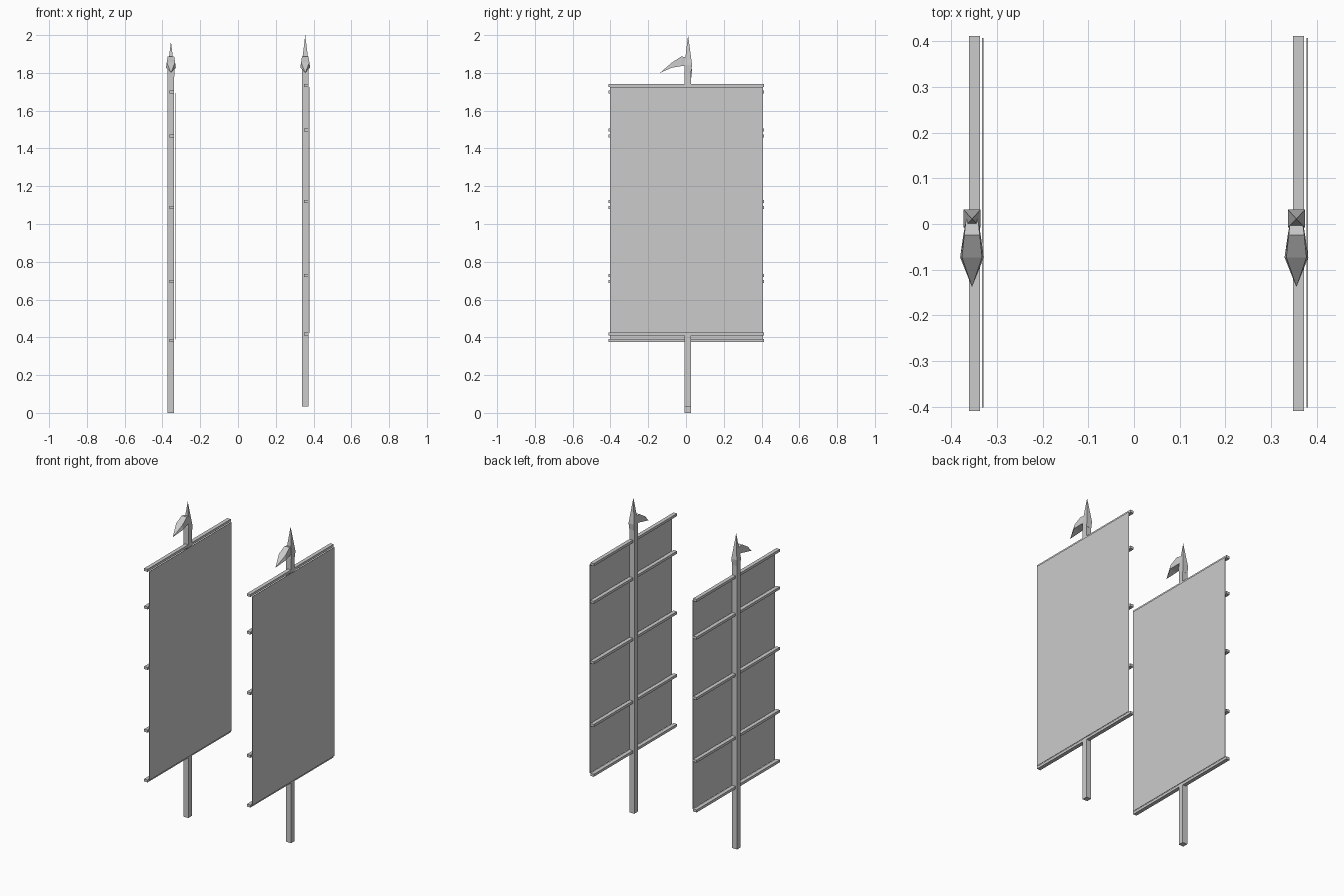
import bpy

cube = bpy.data.objects.get("Cube")
if cube:
    bpy.data.objects.remove(cube, do_unlink=True)

grey = bpy.data.materials.new("plain grey")
grey.use_nodes = True
COLOUR = (0.6, 0.6, 0.6, 1)
grey.diffuse_color = COLOUR
grey.node_tree.nodes["Principled BSDF"].inputs["Base Color"].default_value = COLOUR


def make(name, verts, faces):
    mesh = bpy.data.meshes.new(name)
    mesh.from_pydata(verts, [], faces)
    mesh.materials.append(grey)
    obj = bpy.data.objects.new(name, mesh)
    bpy.context.collection.objects.link(obj)
    return obj


def loft(name, rings, tip=None):
    """Skin four-cornered rings, closing the end with a cap or a point."""
    verts = [p for ring in rings for p in ring]
    faces = [(3, 2, 1, 0)]
    for r in range(len(rings) - 1):
        for i in range(4):
            a, b = r * 4 + i, r * 4 + (i + 1) % 4
            faces.append((a, b, b + 4, a + 4))
    last = len(verts) - 4
    if tip:
        verts.append(tip)
        faces += [(last + i, last + (i + 1) % 4, last + 4) for i in range(4)]
    else:
        faces.append(tuple(range(last, last + 4)))
    return make(name, verts, faces)


def flat_ring(x, y, z, hx, hy):
    return [(x - hx, y - hy, z), (x + hx, y - hy, z),
            (x + hx, y + hy, z), (x - hx, y + hy, z)]


def upright_ring(x, y, low, high, half_low, half_high):
    return [(x - half_low, y, low), (x - half_high, y, high),
            (x + half_high, y, high), (x + half_low, y, low)][::-1]


def box(name, x, y, z, hx, hy, hz):
    return loft(name, [flat_ring(x, y, z - hz, hx, hy),
                       flat_ring(x, y, z + hz, hx, hy)])


def banner(side, x, lift):
    # square pole and pointed spike
    box(side + "_pole", x, 0.009, lift + 0.905, 0.017, 0.017, 0.905)
    loft(side + "_spike",
         [flat_ring(x, 0.01, lift + 1.77, 0.017, 0.017),
          flat_ring(x, 0.012, lift + 1.81, 0.019, 0.02)],
         (x, 0.011, lift + 1.967))

    # beak-shaped hook, at one height on both poles
    loft(side + "_hook",
         [upright_ring(x, 0.01, 1.84, 1.88, 0.013, 0.013),
          upright_ring(x, -0.024, 1.836, 1.887, 0.019, 0.017),
          upright_ring(x, -0.073, 1.828, 1.856, 0.026, 0.022)],
         (x, -0.138, 1.8))

    # crossbars behind the cloth
    for i, z in enumerate((0.384, 0.695, 1.087, 1.465, 1.7)):
        box(f"{side}_crossbar_{i + 1}", x + 0.005, 0.001, lift + z, 0.012, 0.411, 0.008)

    # thin flat cloth
    box(side + "_cloth", x + 0.0235, 0.003, lift + 1.041, 0.0015, 0.405, 0.652)


banner("right", -0.355, 0.0)
banner("left", 0.356, 0.033)
